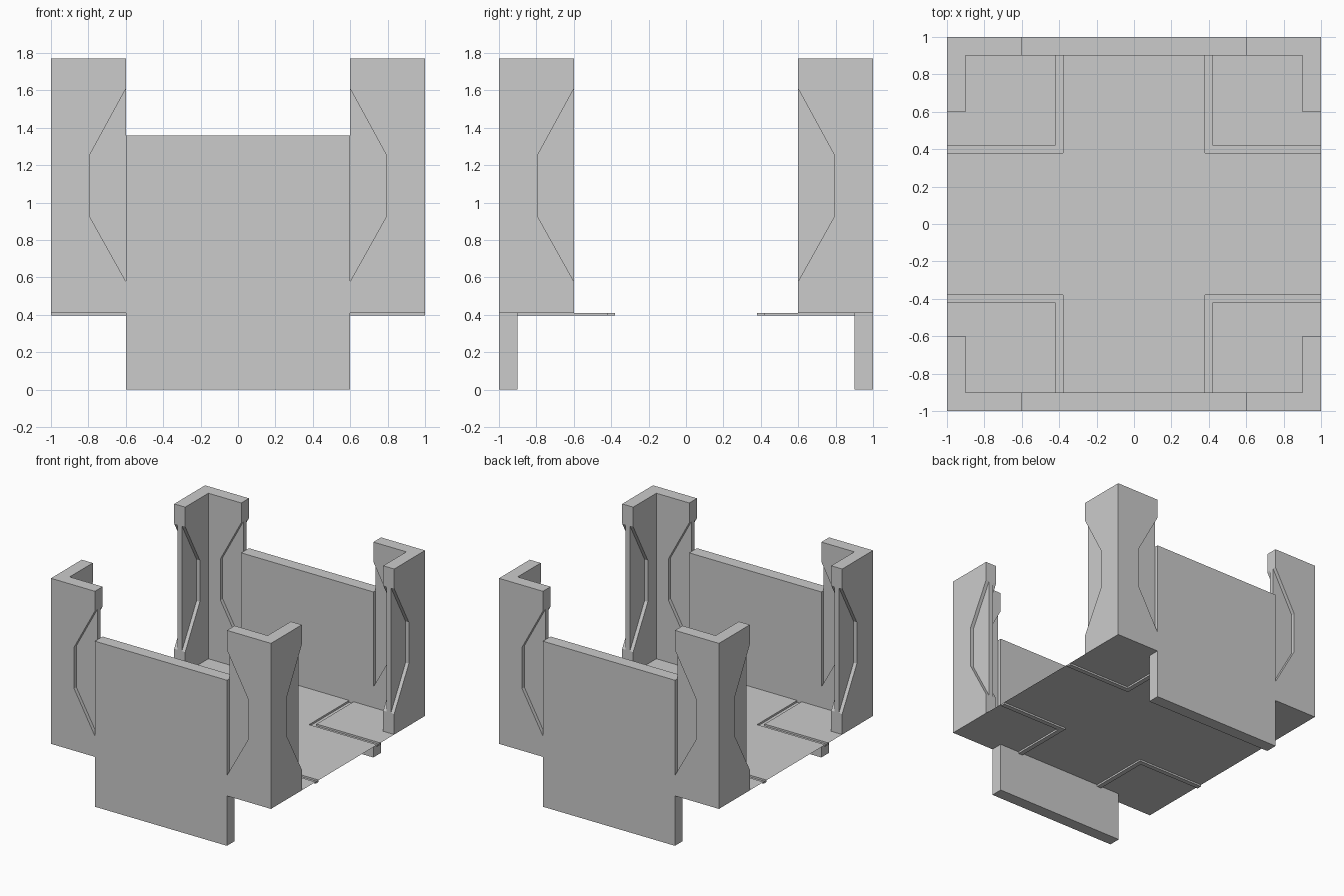
import bpy, bmesh
from mathutils import Vector

if "Cube" in bpy.data.objects:
    bpy.data.objects.remove(bpy.data.objects["Cube"])

FLOOR, POST_TOP, PANEL_TOP = 0.41, 1.77, 1.36


def prism(bm, points, direction):
    """Extrude a flat polygon along a vector into a closed solid."""
    face = bm.faces.new([bm.verts.new(p) for p in points])
    out = bmesh.ops.extrude_face_region(bm, geom=[face])
    verts = [g for g in out["geom"] if isinstance(g, bmesh.types.BMVert)]
    bmesh.ops.translate(bm, verts=verts, vec=Vector(direction))


def finish(bm, name, closed=True):
    if closed:
        bmesh.ops.recalc_face_normals(bm, faces=bm.faces[:])
    mesh = bpy.data.meshes.new(name)
    bm.to_mesh(mesh)
    bm.free()
    obj = bpy.data.objects.new(name, mesh)
    bpy.context.collection.objects.link(obj)
    return obj


def mirror(obj, x, y):
    mod = obj.modifiers.new("mirror", 'MIRROR')
    mod.use_axis = (x, y, False)
    mod.use_mirror_merge = False


# Front and back wall panels
bm = bmesh.new()
prism(bm, [(-0.6, -1, 0), (0.6, -1, 0), (0.6, -1, PANEL_TOP), (-0.6, -1, PANEL_TOP)], (0, 0.1, 0))
mirror(finish(bm, "wall_panels"), False, True)

# L-shaped corner posts
bm = bmesh.new()
L = [(0.6, 1), (0.6, 0.9), (0.9, 0.9), (0.9, 0.6), (1, 0.6), (1, 1)]
prism(bm, [(x, y, FLOOR) for x, y in L], (0, 0, POST_TOP - FLOOR))
posts = finish(bm, "corner_posts")

# Tapered recesses on both sides of each post wing
bm = bmesh.new()
recess = [(0.55, 1.70), (0.79, 1.26), (0.79, 0.92), (0.55, 0.49)]
for start in (0.97, 0.85):
    prism(bm, [(u, start, z) for u, z in recess], (0, 0.08, 0))
    prism(bm, [(start, u, z) for u, z in recess], (0.08, 0, 0))
cutter = finish(bm, "recess_cutter")
cutter.hide_render = True

cut = posts.modifiers.new("recess", 'BOOLEAN')
cut.operation, cut.solver, cut.object = 'DIFFERENCE', 'EXACT', cutter
bpy.context.view_layer.objects.active = posts
bpy.ops.object.modifier_apply(modifier=cut.name)
bpy.data.objects.remove(cutter)
mirror(posts, True, True)

# Thin floor sheet with an open L-shaped channel pressed in at each corner
xs = [-1, -0.9, -0.42, -0.38, 0.38, 0.42, 0.9, 1]
ys = [-0.9, -0.6, -0.42, -0.38, 0.38, 0.42, 0.6, 0.9]
bm = bmesh.new()
channel = []
for x0, x1 in zip(xs, xs[1:]):
    for y0, y1 in zip(ys, ys[1:]):
        cx, cy = abs(x0 + x1) / 2, abs(y0 + y1) / 2
        if cx > 0.9 and cy > 0.6:
            continue  # space taken by the posts
        f = bm.faces.new([bm.verts.new((x, y, FLOOR))
                          for x, y in ((x0, y0), (x1, y0), (x1, y1), (x0, y1))])
        if min(cx, cy) > 0.38 and min(cx, cy) < 0.42:
            channel.append(f)
marked = [f.calc_center_median() for f in channel]
bmesh.ops.remove_doubles(bm, verts=bm.verts[:], dist=0.0001)
channel = [f for f in bm.faces if any((f.calc_center_median() - c).length < 0.001 for c in marked)]
out = bmesh.ops.extrude_face_region(bm, geom=channel)
low = [g for g in out["geom"] if isinstance(g, bmesh.types.BMVert)]
bmesh.ops.translate(bm, verts=low, vec=(0, 0, -0.015))
bmesh.ops.delete(bm, geom=[f for f in channel if f.is_valid], context='FACES')
bmesh.ops.recalc_face_normals(bm, faces=bm.faces[:])
if sum(f.normal.z * f.calc_area() for f in bm.faces) < 0:
    bmesh.ops.reverse_faces(bm, faces=bm.faces[:])
finish(bm, "floor", closed=False)
